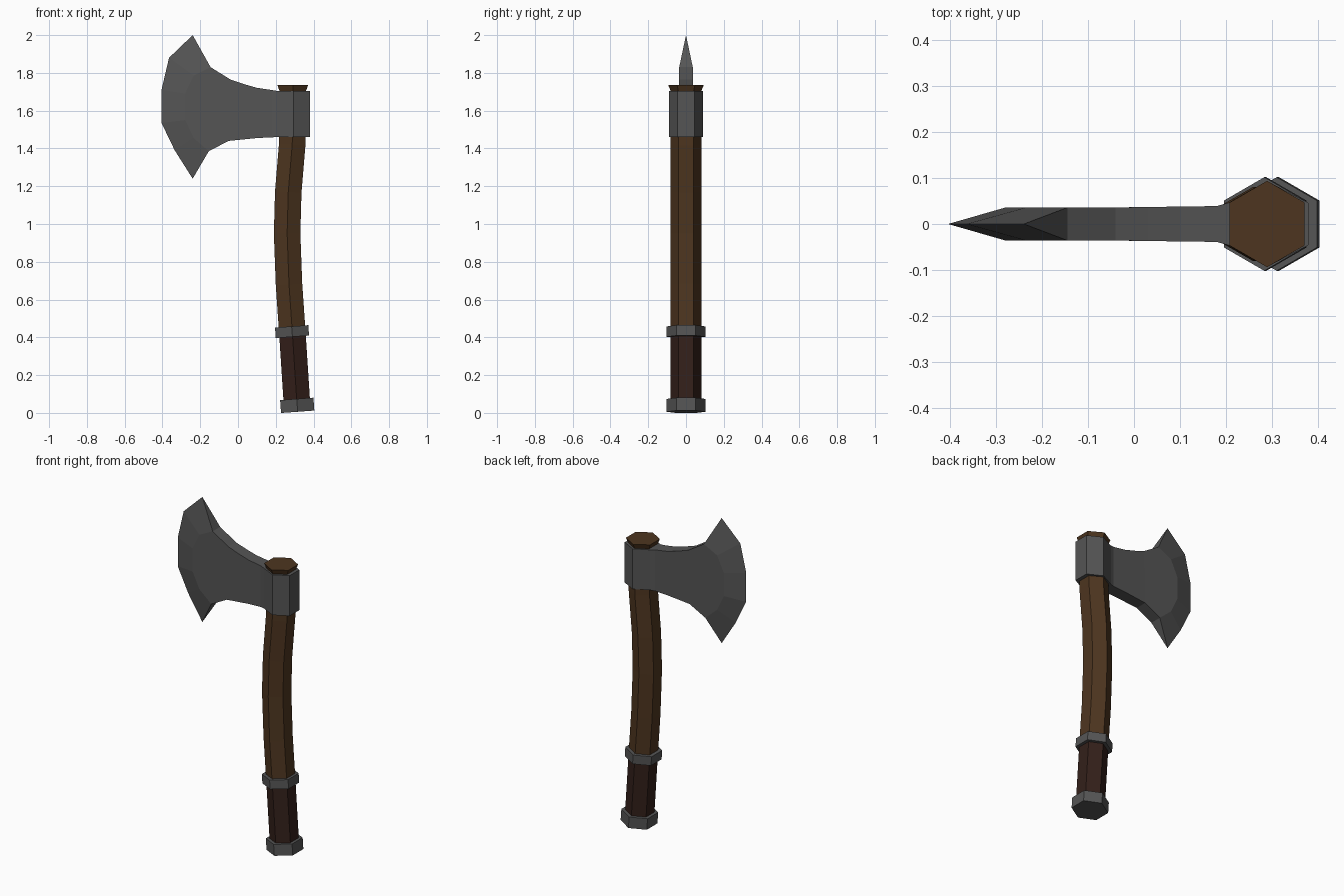
import bpy, bmesh, math
from mathutils import Vector

if "Cube" in bpy.data.objects:
    bpy.data.objects.remove(bpy.data.objects["Cube"])


def material(name, rgb):
    m = bpy.data.materials.new(name)
    m.diffuse_color = (*rgb, 1)
    m.use_nodes = True
    m.node_tree.nodes["Principled BSDF"].inputs["Base Color"].default_value = m.diffuse_color
    return m


def finish(bm, name, mat):
    bmesh.ops.recalc_face_normals(bm, faces=bm.faces[:])
    me = bpy.data.meshes.new(name)
    bm.to_mesh(me)
    bm.free()
    me.materials.append(mat)
    ob = bpy.data.objects.new(name, me)
    bpy.context.collection.objects.link(ob)
    return ob


def hex_tube(name, path, mat):
    """Six-sided tube through (x, z, radius) points, rings square to the path."""
    bm = bmesh.new()
    rings = []
    for i, (x, z, r) in enumerate(path):
        a, b = path[max(i - 1, 0)], path[min(i + 1, len(path) - 1)]
        t = Vector((b[0] - a[0], 0, b[1] - a[1])).normalized()
        side = Vector((t.z, 0, -t.x))
        ring = []
        for k in range(6):
            ang = math.radians(30 + 60 * k)
            p = Vector((x, 0, z)) + side * r * math.cos(ang)
            p.y = r * math.sin(ang)
            ring.append(bm.verts.new(p))
        rings.append(ring)
    for lo, hi in zip(rings, rings[1:]):
        for k in range(6):
            j = (k + 1) % 6
            bm.faces.new((lo[k], lo[j], hi[j], hi[k]))
    bm.faces.new(rings[0])
    bm.faces.new(rings[-1])
    return finish(bm, name, mat)


steel = material("steel", (0.09, 0.09, 0.09))
wood = material("wood", (0.075, 0.036, 0.014))
leather = material("leather", (0.033, 0.014, 0.010))

# Curved shaft with flared top, dark grip, metal collar and pommel
hex_tube("shaft", [(0.288, 0.42, 0.081), (0.27, 0.68, 0.081), (0.26, 0.95, 0.081),
                   (0.266, 1.17, 0.081), (0.287, 1.42, 0.081), (0.29, 1.60, 0.081),
                   (0.29, 1.705, 0.081), (0.29, 1.735, 0.094)], wood)
hex_tube("grip", [(0.312, 0.05, 0.081), (0.288, 0.42, 0.081)], leather)
hex_tube("collar", [(0.288, 0.403, 0.102), (0.284, 0.458, 0.102)], steel)
hex_tube("pommel", [(0.316, 0.006, 0.102), (0.311, 0.074, 0.102)], steel)

# Axe head: sections (top x, top z, bottom x, bottom z, half thickness)
sections = [(0.38, 1.705, 0.38, 1.46, 0.046), (0.295, 1.705, 0.295, 1.46, 0.091),
            (0.205, 1.705, 0.205, 1.46, 0.046), (0.18, 1.709, 0.18, 1.459, 0.039),
            (0.10, 1.721, 0.10, 1.455, 0.038), (0.03, 1.741, 0.03, 1.448, 0.037),
            (-0.04, 1.765, -0.05, 1.44, 0.036), (-0.145, 1.83, -0.155, 1.385, 0.036)]
inner = [(-0.235, 1.785), (-0.28, 1.69), (-0.28, 1.55), (-0.235, 1.455)]
edge = [(-0.24, 2.0), (-0.365, 1.88), (-0.405, 1.71),
        (-0.405, 1.535), (-0.335, 1.39), (-0.24, 1.24)]

bm = bmesh.new()
rows = []
for xt, zt, xb, zb, y in sections:
    rows.append([bm.verts.new(p) for p in
                 ((xt, -y, zt), (xt, y, zt), (xb, y, zb), (xb, -y, zb))])
for a, b in zip(rows, rows[1:]):
    for k in range(4):
        j = (k + 1) % 4
        bm.faces.new((a[k], a[j], b[j], b[k]))
bm.faces.new(rows[0])

# Cheek ends and ground bevels down to the sharp cutting edge
last = rows[-1]
sharp = [bm.verts.new((x, 0, z)) for x, z in edge]
for y, top, bottom in ((-0.036, last[0], last[3]), (0.036, last[1], last[2])):
    curve = [top] + [bm.verts.new((x, y, z)) for x, z in inner] + [bottom]
    bm.faces.new(curve)
    for i in range(5):
        bm.faces.new((curve[i], curve[i + 1], sharp[i + 1], sharp[i]))
bm.faces.new((last[0], last[1], sharp[0]))
bm.faces.new((last[2], last[3], sharp[-1]))
finish(bm, "axe_head", steel)
